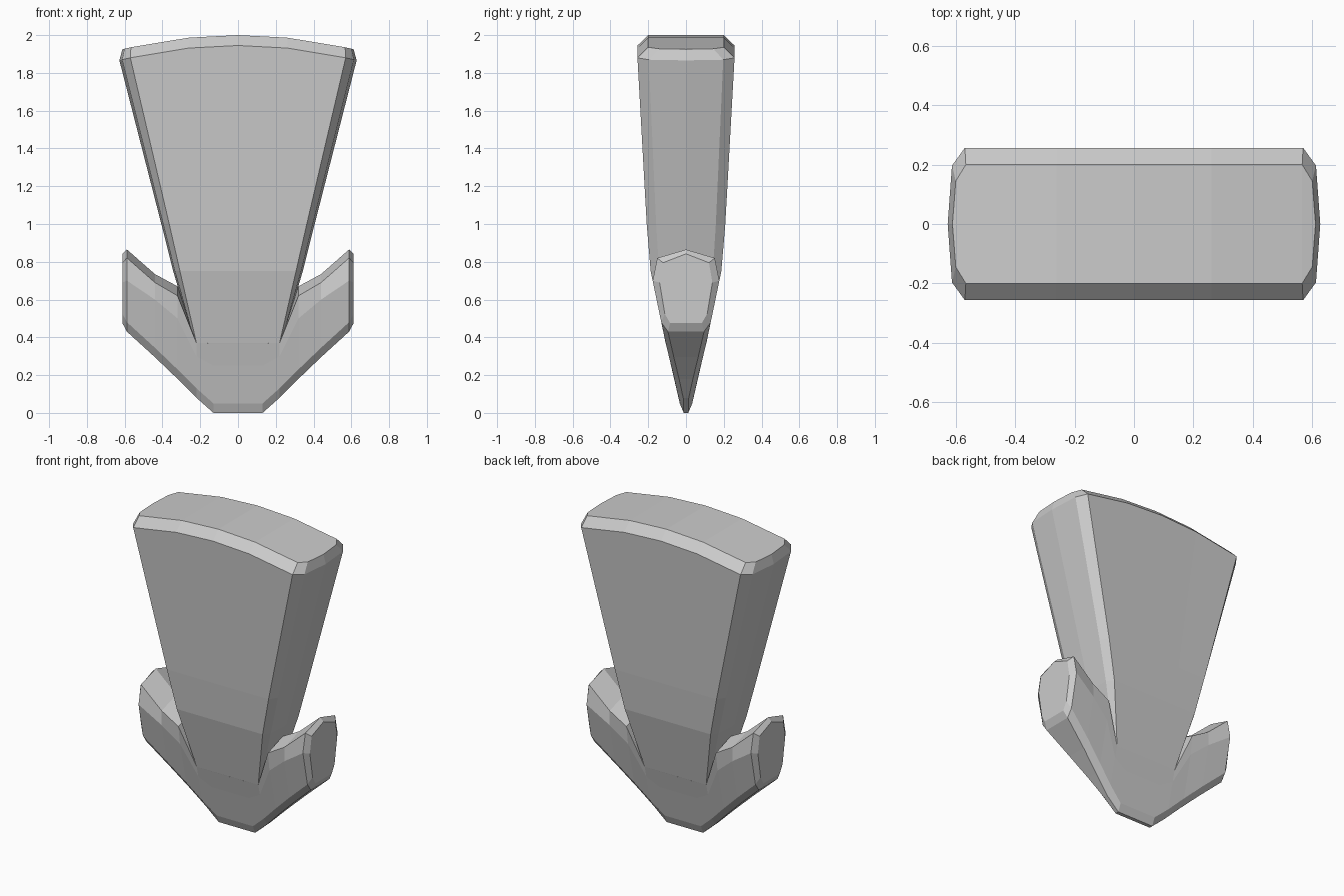
import bpy, bmesh

if "Cube" in bpy.data.objects:
    bpy.data.objects.remove(bpy.data.objects["Cube"])

DEPTH = [(0, .02), (.05, .033), (.2, .066), (.37, .108), (.62, .16),
         (.75, .187), (1.0, .208), (1.87, .257)]


def depth(z):
    """Half thickness of the wedge at height z."""
    for (z0, d0), (z1, d1) in zip(DEPTH, DEPTH[1:]):
        if z <= z1:
            return d0 + (d1 - d0) * (z - z0) / (z1 - z0)
    return DEPTH[-1][1]


def loft(bm, rings):
    loops = [[bm.verts.new(p) for p in r] for r in rings]
    n = len(loops[0])
    for a, b in zip(loops, loops[1:]):
        for i in range(n):
            j = (i + 1) % n
            bm.faces.new((a[i], a[j], b[j], b[i]))
    return loops


def finish(bm, name):
    bmesh.ops.recalc_face_normals(bm, faces=bm.faces)
    me = bpy.data.meshes.new(name)
    bm.to_mesh(me)
    bm.free()
    bpy.context.collection.objects.link(bpy.data.objects.new(name, me))


def body_ring(z, face, side, d, cut, arc=0):
    """Chamfered rectangle with five columns on the front and back."""
    front = [(face * t, -d) for t in (-1, -.46, 0, .46, 1)]
    corner = side - (side - face) * .25
    right = [(corner, -(d - cut)), (side, 0), (corner, d - cut)]
    half = front + right
    pts = half + [(-x, -y) for x, y in half]
    return [(x, y, z - arc * x * x) for x, y in pts]


# Tapered blade with an arched, bevelled top
bm = bmesh.new()
loops = loft(bm, [
    body_ring(.10, .10, .11, .025, .005),
    body_ring(.37, .22, .23, depth(.37), .02),
    body_ring(.75, .307, .343, depth(.75), .045),
    body_ring(1.0, .364, .406, depth(1.0), .05),
    body_ring(1.945, .57, .628, .257, .06, .2),
    body_ring(2.0, .567, .612, .2, .055, .2),
])
top = loops[-1]
for i in range(4):
    bm.faces.new((top[i], top[i + 1], top[11 - i], top[12 - i]))
bm.faces.new(top[4:9])
bm.faces.new(top[12:] + [top[0]])
bm.faces.new(loops[0])
finish(bm, "blade")


def hook_ring(x, zb, zm, zf, zt, k=1):
    """Cross-section: bottom, lower bevel, belly, upper edge, crest."""
    half = [(max(depth(zb) - .025, .012) * k, zb),
            (depth(zb + .05) * k, zb + .05),
            (depth(zm) * k, zm),
            (min(depth(zf), .152) * k, zf)]
    pts = [(-y, z) for y, z in half] + [(0, zt)] + half[::-1]
    return [(x, y, z) for y, z in pts]


# Pointed base sweeping out into a hook on each side
stations = [(.13, 0, .25, .368, .38), (.22, .08, .3, .37, .40),
            (.32, .18, .5, .62, .67), (.44, .295, .6, .69, .735),
            (.588, .43, .70, .82, .865), (.612, .475, .69, .795, .842, .8)]
bm = bmesh.new()
rings = [hook_ring(-s[0], *s[1:]) for s in reversed(stations)]
rings += [hook_ring(*s) for s in stations]
loops = loft(bm, rings)
bm.faces.new(loops[0])
bm.faces.new(loops[-1])
finish(bm, "hooked_base")
